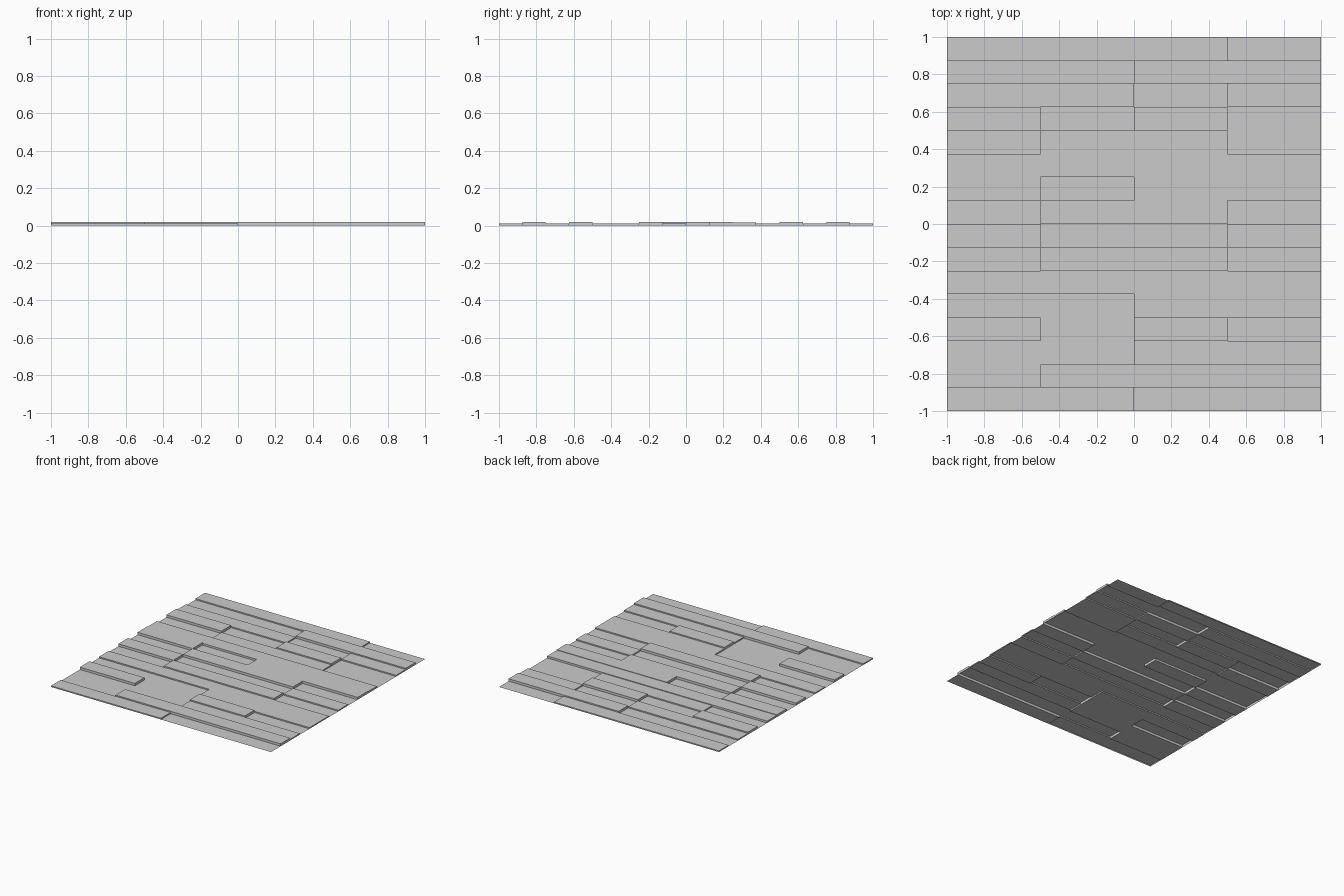
import bpy, bmesh

if "Cube" in bpy.data.objects:
    bpy.data.objects.remove(bpy.data.objects["Cube"])

# Plank heights: one string per row from front to back, four cells left to right
ROWS = ["1100", "0222", "0011", "2020", "0011", "1111", "0220", "2001",
        "0220", "2022", "3333", "0110", "2020", "1101", "0022", "1110"]
LEVEL = {"0": 0.0, "1": 0.01, "2": 0.02, "3": 0.016}
DX, DY = 0.5, 0.125


def height(i, j):
    """Height of a cell; everything outside the floor is at ground level."""
    if 0 <= j < len(ROWS) and 0 <= i < 4:
        return LEVEL[ROWS[j][i]]
    return 0.0


bm = bmesh.new()


def quad(*pts):
    bm.faces.new([bm.verts.new(p) for p in pts])


def wall(a, b, za, zb):
    """Step between two neighbouring cells; a to b keeps cell za on its left."""
    if abs(za - zb) > 1e-5:
        quad((*a, zb), (*b, zb), (*b, za), (*a, za))


# Flat top of every plank section
for j in range(16):
    for i in range(4):
        x, y, z = -1 + i * DX, -1 + j * DY, height(i, j)
        quad((x, y, z), (x + DX, y, z), (x + DX, y + DY, z), (x, y + DY, z))

# Steps along the plank sides
for j in range(17):
    for i in range(4):
        x, y = -1 + i * DX, -1 + j * DY
        wall((x, y), (x + DX, y), height(i, j), height(i, j - 1))

# Steps at the plank ends
for j in range(16):
    for i in range(5):
        x, y = -1 + i * DX, -1 + j * DY
        wall((x, y), (x, y + DY), height(i - 1, j), height(i, j))

bmesh.ops.remove_doubles(bm, verts=bm.verts, dist=1e-5)
mesh = bpy.data.meshes.new("plank_floor")
bm.to_mesh(mesh)
bm.free()
bpy.context.collection.objects.link(bpy.data.objects.new("plank_floor", mesh))
